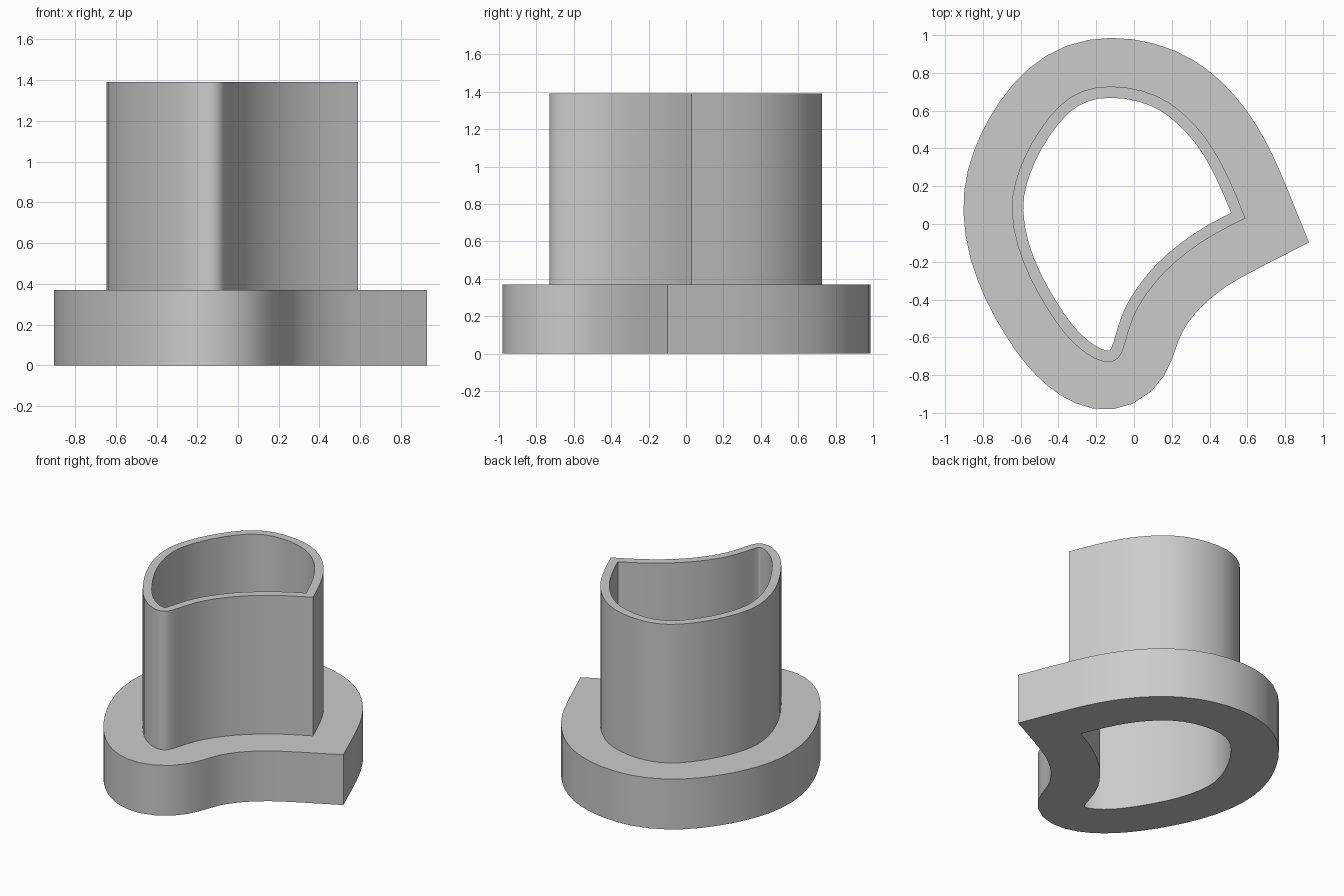
import bpy
import bmesh
import math
from mathutils import Vector

cube = bpy.data.objects.get("Cube")
if cube:
    bpy.data.objects.remove(cube, do_unlink=True)

FLANGE_TOP, WALL_TOP = 0.37, 1.39
FLANGE_WIDTH, WALL_THICKNESS = 0.265, 0.06

# Outer wall outline, counter-clockwise, starting at the sharp tip
OUTLINE = [
    (.59, .03), (.53, .18), (.46, .33), (.38, .46), (.28, .57), (.18, .65),
    (.05, .71), (-.13, .735), (-.27, .71), (-.39, .64), (-.5, .5),
    (-.58, .36), (-.63, .22), (-.655, .08), (-.62, -.12), (-.55, -.29),
    (-.46, -.45), (-.37, -.58), (-.29, -.66), (-.2, -.72), (-.13, -.735),
    (-.08, -.715), (-.05, -.65), (-.01, -.49), (.06, -.38), (.15, -.26),
    (.28, -.15), (.41, -.06),
]


def smooth_outline(points):
    """Two samples per span on a spline that stays sharp at the tip."""
    p = [Vector(q) for q in points]
    p.append(p[0])
    ends = [p[0] * 2 - p[1]] + p + [p[-1] * 2 - p[-2]]
    path = []
    for a, b, c, d in zip(ends, ends[1:], ends[2:], ends[3:]):
        path += [b, (b + c) * 0.5 + (b + c - a - d) / 16]
    return path


def offset(path, distance):
    """Mitred parallel outline; positive distances go outwards."""
    result = []
    for i, here in enumerate(path):
        t1 = (here - path[i - 1]).normalized()
        t2 = (path[(i + 1) % len(path)] - here).normalized()
        n1, n2 = Vector((t1.y, -t1.x)), Vector((t2.y, -t2.x))
        result.append(here + (n1 + n2) * distance / (1 + n1.dot(n2)))
    return result


def relax(path, rounds):
    """Even out the curve while keeping the tip fixed."""
    for _ in range(rounds):
        path = [path[0]] + [
            path[i] / 2 + (path[i - 1] + path[(i + 1) % len(path)]) / 4
            for i in range(1, len(path))]
    return path


wall = relax(smooth_outline(OUTLINE), 2)
flange = relax(offset(wall, FLANGE_WIDTH), 2)
hole = offset(wall, -WALL_THICKNESS)

# Closed section: flange, upright wall and through hole
sections = [(hole, 0), (flange, 0), (flange, FLANGE_TOP), (wall, FLANGE_TOP),
            (wall, WALL_TOP), (hole, WALL_TOP)]
bm = bmesh.new()
rings = [[bm.verts.new((p.x, p.y, z)) for p in path] for path, z in sections]
count = len(wall)
for k, low in enumerate(rings):
    high = rings[(k + 1) % len(rings)]
    for i in range(count):
        j = (i + 1) % count
        bm.faces.new((low[i], low[j], high[j], high[i]))
bmesh.ops.recalc_face_normals(bm, faces=bm.faces)
mesh = bpy.data.meshes.new("flanged_cutter")
bm.to_mesh(mesh)
bm.free()
cutter = bpy.data.objects.new("flanged_cutter", mesh)
bpy.context.collection.objects.link(cutter)

# Plain grey material
grey = bpy.data.materials.new("light_grey")
grey.use_nodes = True
colour = (0.6, 0.6, 0.6, 1)
grey.diffuse_color = colour
grey.node_tree.nodes["Principled BSDF"].inputs["Base Color"].default_value = colour
mesh.materials.append(grey)

bpy.ops.object.select_all(action="DESELECT")
cutter.select_set(True)
bpy.context.view_layer.objects.active = cutter
bpy.ops.object.shade_smooth_by_angle(angle=math.radians(30))
